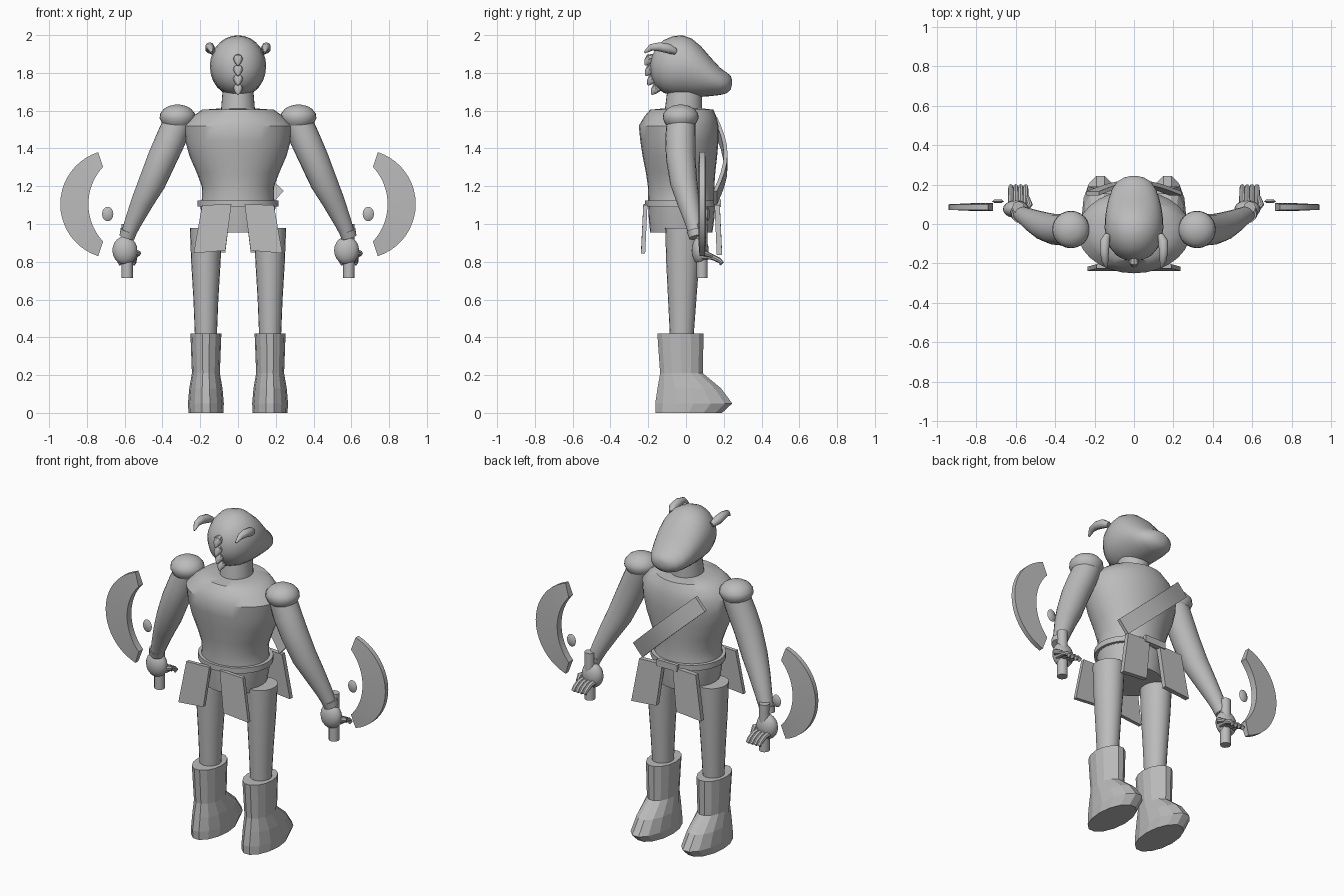
import bpy, bmesh, math
from mathutils import Vector

grey = bpy.data.materials.new("plain_grey")
grey.diffuse_color = (0.5, 0.5, 0.5, 1)


def loft(name, rings, smooth=True, closed=False):
    """Skin a row of equal-length point rings; ends are capped unless closed."""
    bm = bmesh.new()
    vr = [[bm.verts.new(p) for p in r] for r in rings]
    n = len(vr[0])
    pairs = list(zip(vr, vr[1:])) + ([(vr[-1], vr[0])] if closed else [])
    for a, b in pairs:
        for i in range(n):
            j = (i + 1) % n
            bm.faces.new((a[i], a[j], b[j], b[i]))
    if not closed:
        bm.faces.new(vr[0][::-1])
        bm.faces.new(vr[-1])
    bmesh.ops.recalc_face_normals(bm, faces=bm.faces)
    me = bpy.data.meshes.new(name)
    bm.to_mesh(me)
    bm.free()
    ob = bpy.data.objects.new(name, me)
    bpy.context.collection.objects.link(ob)
    me.materials.append(grey)
    if smooth:
        bpy.ops.object.select_all(action='DESELECT')
        ob.select_set(True)
        bpy.context.view_layer.objects.active = ob
        bpy.ops.object.shade_smooth_by_angle(angle=math.radians(40))
    return ob


def circle(n):
    return [(math.cos(2 * math.pi * i / n), math.sin(2 * math.pi * i / n)) for i in range(n)]


def stack(name, rows, n=28, cx=0, smooth=True):
    """Horizontal ellipses: (z, half width, y min, y max)."""
    return loft(name, [[(cx + w * c, (a + b) / 2 + (b - a) / 2 * s, z) for c, s in circle(n)]
                       for z, w, a, b in rows], smooth)


def tube(name, pts, radii, n=14, smooth=True):
    """Round tube along a path with a radius at each point."""
    pts = [Vector(p) for p in pts]
    rings = []
    for i, p in enumerate(pts):
        t = (pts[min(i + 1, len(pts) - 1)] - pts[max(i - 1, 0)]).normalized()
        u = t.cross(Vector((1, 0, 0)) if abs(t.x) < 0.8 else Vector((0, 0, 1))).normalized()
        v = t.cross(u)
        rings.append([p + radii[i] * (u * c + v * s) for c, s in circle(n)])
    return loft(name, rings, smooth)


def ball(name, centre, r, n=20, m=10):
    x, y, z = centre
    rows = []
    for k in range(m + 1):
        a = math.pi * (0.03 + 0.94 * k / m)
        rows.append((z - r[2] * math.cos(a), r[0] * math.sin(a),
                     y - r[1] * math.sin(a), y + r[1] * math.sin(a)))
    return stack(name, rows, n, x)


# head with a long sloping muzzle: y, half width, z low, z high
head = [(-.187, .02, 1.80, 1.86), (-.18, .052, 1.77, 1.89), (-.16, .088, 1.73, 1.93),
        (-.12, .122, 1.695, 1.973), (-.07, .142, 1.68, 1.994), (-.02, .149, 1.675, 1.999),
        (.03, .147, 1.672, 1.982), (.08, .14, 1.673, 1.94), (.13, .128, 1.677, 1.882),
        (.18, .11, 1.683, 1.828), (.215, .085, 1.692, 1.802), (.236, .05, 1.71, 1.785),
        (.243, .02, 1.735, 1.765)]
loft("head", [[(w * c, y, (a + b) / 2 + (b - a) / 2 * s) for c, s in circle(28)]
              for y, w, a, b in head])

# horns curving backwards
for s in (-1, 1):
    tube("horn", [(s * .135, -.055, 1.912), (s * .148, -.09, 1.928), (s * .15, -.14, 1.938),
                  (s * .147, -.185, 1.935), (s * .14, -.22, 1.908)],
         [.016, .026, .024, .018, .006], 10)

# row of spikes down the back of the head
for z, y in ((1.875, -.185), (1.82, -.182), (1.77, -.17), (1.72, -.15)):
    tube("head_spike", [(0, y + .03, z + .012), (0, y - .008, z), (0, y - .02, z - .018),
                        (0, y - .032, z - .035)], [.015, .026, .019, .004], 8)

# neck, torso and pelvis
stack("neck", [(1.58, .092, -.115, .085), (1.70, .082, -.10, .085)])
stack("torso", [(1.09, .20, -.20, .155), (1.14, .19, -.20, .15), (1.20, .192, -.202, .15),
                (1.27, .218, -.212, .155), (1.36, .257, -.23, .165), (1.44, .279, -.242, .172),
                (1.52, .287, -.25, .172), (1.57, .24, -.22, .16), (1.605, .19, -.19, .145),
                (1.612, .09, -.12, .09)])
stack("pelvis", [(.955, .175, -.19, .14), (1.03, .19, -.197, .15), (1.10, .20, -.20, .155)])

# belt ring
loft("belt", [[((.2 + d) * c, -.022 + (.18 + d) * s, z)
               for d, z in ((-.02, 1.092), (.014, 1.092), (.014, 1.125), (-.02, 1.125))]
              for c, s in circle(32)], closed=True)

# hanging skirt plates, slightly flared
for s in (-1, 1):
    for y, d, z0, t in ((-.215, -.012, .85, .011), (.165, .012, .84, .014)):
        top = [(.035, 1.105), (.19, 1.10)]
        bottom = [(.235, z0 - .005), (.067, z0 + .01)]
        loft("skirt_plate", [[(s * x, y + e + d * (z < 1), z) for x, z in top + bottom]
                             for e in (-t, t)], False)

# small centre plate on the belt
loft("belt_plate", [[(x, y, z) for x, z in ((-.07, 1.09), (.07, 1.09), (.07, 1.13), (-.07, 1.13))]
                    for y in (.165, .186)], False)

# diagonal strap, bowed outwards
strap = []
for k in range(9):
    f = k / 8
    x, z, y = .21 - .42 * f, 1.14 + .39 * f, .155 + .055 * math.sin(math.pi * f)
    strap.append([(x + .032 * a, y + .01 * b, z + .036 * a)
                  for a, b in ((-1, -1), (1, -1), (1, 1), (-1, 1))])
loft("diagonal_strap", strap)

for s in (-1, 1):
    # legs
    stack("leg", [(.40, .058, -.085, .04), (.60, .066, -.095, .055), (.80, .078, -.105, .07),
                  (.98, .085, -.11, .08)], 20, s * .17)
    # faceted boots
    stack("boot", [(0, .092, -.165, .195), (.05, .095, -.168, .25), (.13, .088, -.155, .19),
                   (.21, .074, -.14, .092), (.42, .082, -.155, .096)], 14, s * .17, False)

    # shoulder pads
    stack("shoulder_pad", [(1.505, .055, -.085, .03), (1.53, .08, -.11, .052),
                           (1.56, .095, -.123, .067), (1.585, .092, -.12, .064),
                           (1.61, .072, -.1, .044), (1.625, .045, -.073, .017),
                           (1.632, .012, -.04, -.016)], 24, s * .32)
    # arm and wrist cuff
    tube("arm", [(s * .31, -.025, 1.56), (s * .355, -.03, 1.45), (s * .40, -.028, 1.35),
                 (s * .455, -.012, 1.22), (s * .505, .012, 1.12), (s * .555, .04, 1.01),
                 (s * .587, .055, .93)], [.076, .08, .078, .072, .06, .046, .036], 20)
    tube("wrist_cuff", [(s * .578, .05, .965), (s * .588, .057, .93)], [.045, .041], 18)

    # hand closed around a grip; both thumbs sit on the same side
    hx = s * .587
    ball("palm", (hx - .012, .075, .86), (.066, .045, .075))
    tube("thumb", [(hx + .035, .075, .85), (hx + .058, .10, .845), (hx + .045, .14, .83)],
         [.017, .016, .01], 8)
    for k in range(4):
        fx = hx - .038 + .025 * k
        tube("finger", [(fx, .085, .83), (fx, .14, .825), (fx, .175, .808), (fx, .19, .795),
                        (fx, .178, .785)], [.016, .015, .014, .012, .006], 8)
    tube("weapon_grip", [(hx, .085, .715), (hx, .085, 1.0)], [.03, .03], 12)

    # crescent blade
    blade = []
    for k in range(21):
        f = 2 * k / 20 - 1
        a, b = f * 1.26, f * .75
        ox, oz = .652 + .289 * math.cos(a), 1.105 + .289 * math.sin(a)
        ix, iz = .502 + .29 * math.cos(b), 1.105 + .29 * math.sin(b)
        blade.append([(s * ix, .065, iz), (s * ox, .072, oz), (s * ox, .1, oz), (s * ix, .107, iz)])
    loft("crescent_blade", blade)

    # floating disc beside the blade
    loft("small_disc", [[(s * .69 + .03 * r * c, y, 1.053 + .038 * r * q) for c, q in circle(16)]
                        for y, r in ((.106, .6), (.115, 1), (.124, .6))])
